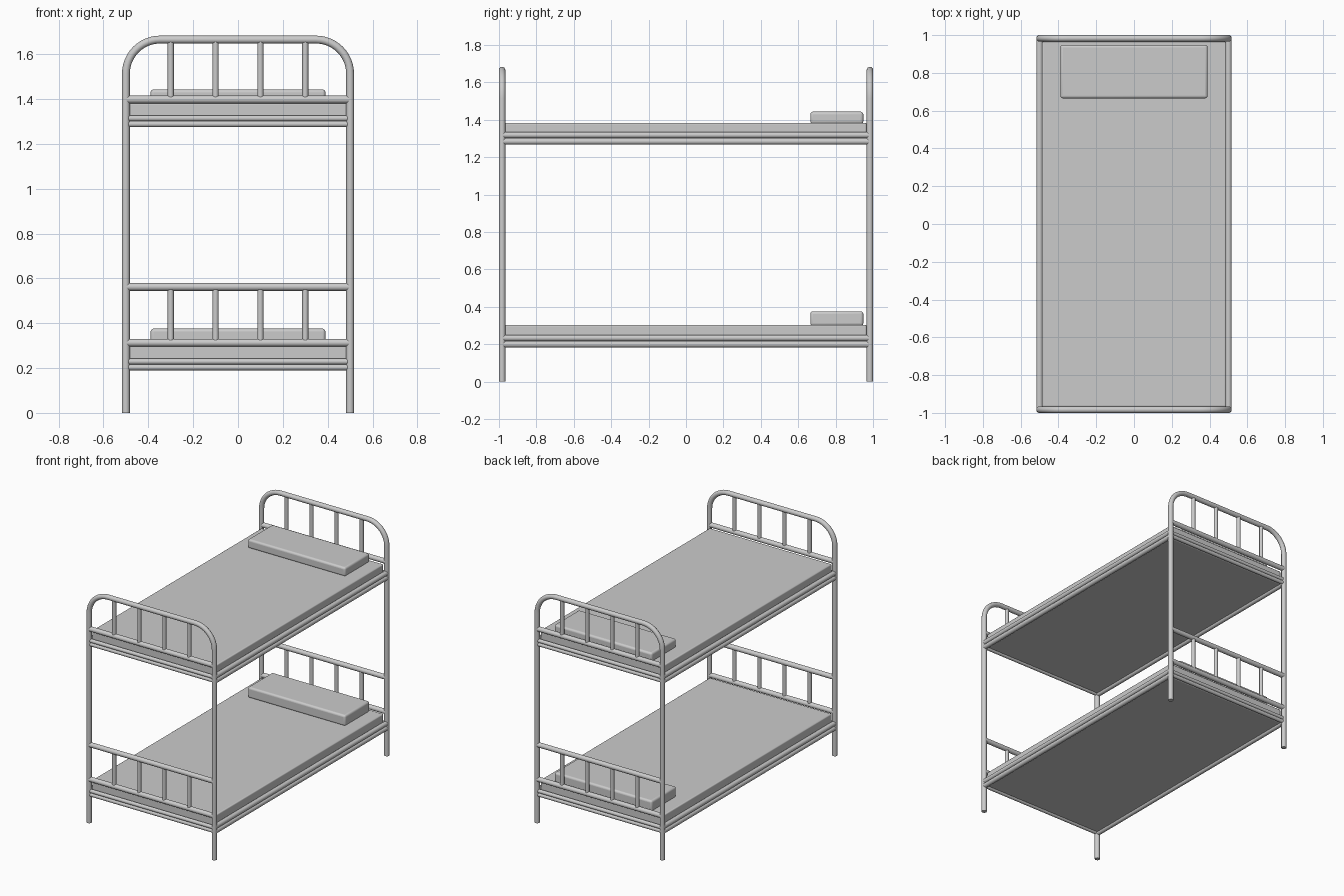
import bpy, math

if "Cube" in bpy.data.objects:
    bpy.data.objects.remove(bpy.data.objects["Cube"])

X, Y = 0.5, 0.983          # post centre lines
TOP, CORNER = 1.665, 0.152  # arch height and corner radius


def tubes(name, paths, radius):
    """Round tubes swept along lists of points, as one mesh object."""
    curve = bpy.data.curves.new(name, 'CURVE')
    curve.dimensions = '3D'
    curve.bevel_depth = radius
    curve.bevel_resolution = 6
    curve.use_fill_caps = True
    for path in paths:
        spline = curve.splines.new('POLY')
        spline.points.add(len(path) - 1)
        for point, co in zip(spline.points, path):
            point.co = (*co, 1)
    obj = bpy.data.objects.new(name, curve)
    bpy.context.collection.objects.link(obj)
    bpy.ops.object.select_all(action='DESELECT')
    obj.select_set(True)
    bpy.context.view_layer.objects.active = obj
    bpy.ops.object.convert(target='MESH')
    bpy.ops.object.shade_smooth_by_angle(angle=math.radians(40))
    return bpy.context.object


def soft_box(name, lo, hi, bevel):
    """Box between two corners with rounded edges."""
    bpy.ops.mesh.primitive_cube_add(size=1, location=[(a + b) / 2 for a, b in zip(lo, hi)])
    obj = bpy.context.object
    obj.name = name
    obj.scale = [b - a for a, b in zip(lo, hi)]
    bpy.ops.object.transform_apply(location=False, rotation=False, scale=True)
    mod = obj.modifiers.new("Bevel", 'BEVEL')
    mod.width = bevel
    mod.segments = 4
    bpy.ops.object.shade_smooth_by_angle(angle=math.radians(40))
    return obj


def arch(y):
    """Post, rounded corner, top bar, rounded corner, post."""
    arc = [(X - CORNER + CORNER * math.cos(a), TOP - CORNER + CORNER * math.sin(a))
           for a in (math.radians(90 * i / 12) for i in range(13))]
    half = [(X, 0)] + arc
    return [(x, y, z) for x, z in half] + [(-x, y, z) for x, z in reversed(half)]


# End frames: arches, cross rails and spindles
for end, y in (("foot", -Y), ("head", Y)):
    tubes(end + "_arch", [arch(y)], 0.0175)
    tubes(end + "_cross_rails",
          [[(-X, y, z), (X, y, z)] for z in (0.313, 0.562, 1.398)], 0.0175)
    tubes(end + "_spindles",
          [[(x, y, a), (x, y, b)] for x in (-0.3, -0.1, 0.1, 0.3)
           for a, b in ((0.313, 0.562), (1.398, TOP))], 0.0135)

# Bunks: double side and end rails, mattress, pillow
for bunk, z, mattress_top, pillow_top in (("lower", 0.0, 0.303, 0.376),
                                          ("upper", 1.085, 1.383, 1.443)):
    tubes(bunk + "_side_rails",
          [[(s * X, -Y, z + h), (s * X, Y, z + h)]
           for s in (-1, 1) for h in (0.199, 0.233)], 0.017)
    tubes(bunk + "_end_rails",
          [[(-X, s * Y, z + h), (X, s * Y, z + h)]
           for s in (-1, 1) for h in (0.203, 0.229)], 0.0135)
    soft_box(bunk + "_mattress", (-0.488, -0.968, z + 0.197),
             (0.488, 0.965, mattress_top), 0.008)
    soft_box(bunk + "_pillow", (-0.39, 0.665, mattress_top - 0.005),
             (0.39, 0.948, pillow_top), 0.014)
